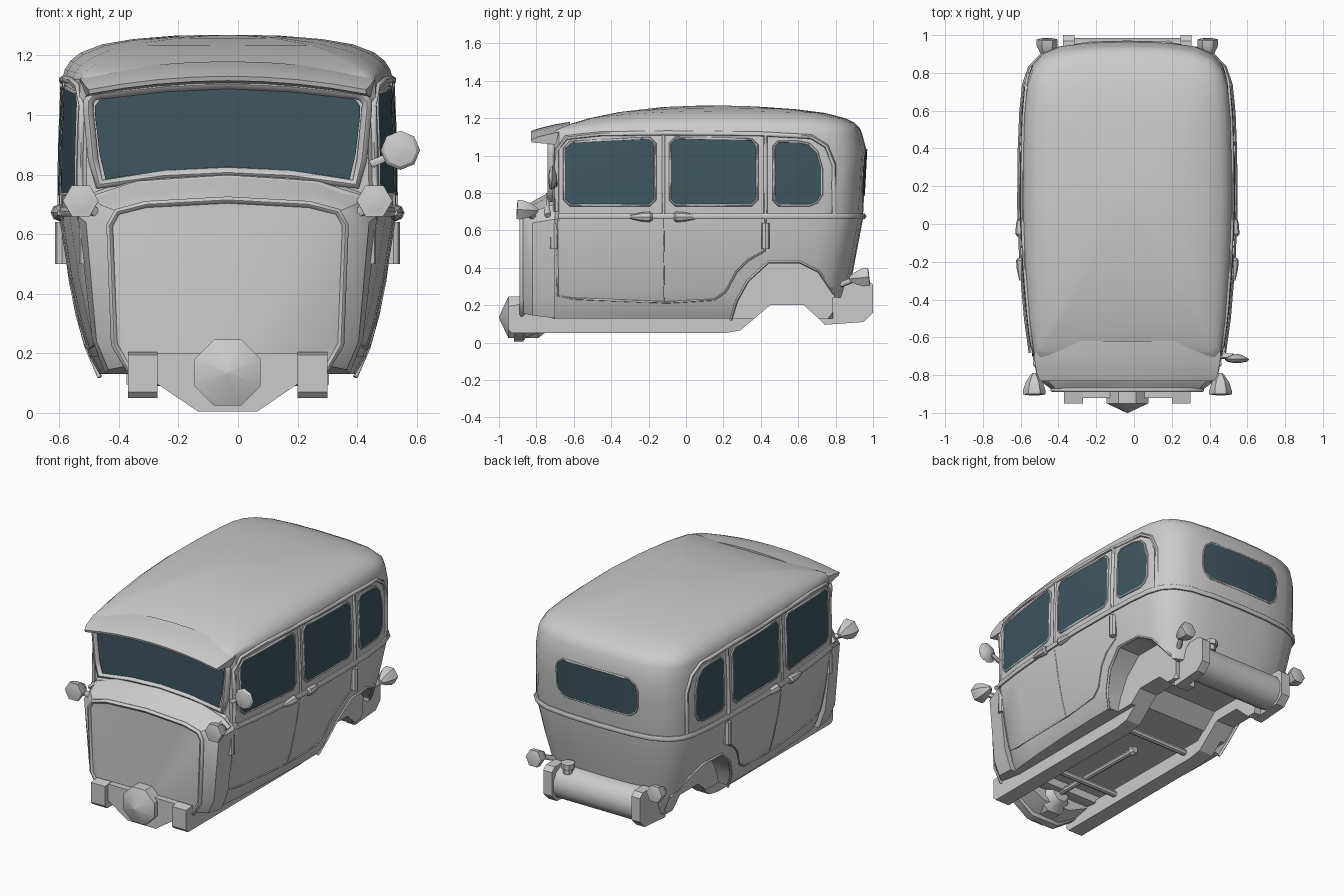
import bpy, bmesh, math
from mathutils import Vector

if "Cube" in bpy.data.objects:
    bpy.data.objects.remove(bpy.data.objects["Cube"])

CX = -0.035   # body centre line (the single mirror shifts the bounds)
glass = bpy.data.materials.new("glass")
glass.diffuse_color = (0.05, 0.095, 0.115, 1)
glass.use_nodes = True
glass.node_tree.nodes["Principled BSDF"].inputs["Base Color"].default_value = glass.diffuse_color

# Tables: half width along y, width factor / rear lean over z, roof crown along y
W = [(-.71, .475), (-.68, .505), (-.5, .53), (-.2, .555), (.1, .566), (.4, .563), (.6, .555),
     (.75, .54), (.84, .51), (.9, .455), (.94, .36), (.96, .2)]
V = [(.13, .76), (.19, .82), (.3, .88), (.45, .94), (.66, 1), (.9, .995), (1.03, .985), (1.12, .98)]
K = [(.13, .87), (.25, .90), (.66, .98), (1.03, 1), (1.12, .975)]
T = [(-.7, 1.18), (-.55, 1.215), (-.4, 1.24), (-.1, 1.264), (.2, 1.27), (.6, 1.26), (.97, 1.25)]

def interp(t, tab):
    if t <= tab[0][0]: return tab[0][1]
    for (a, p), (b, q) in zip(tab, tab[1:]):
        if t <= b: return p + (q - p) * (t - a) / (b - a)
    return tab[-1][1]

def side_x(y, z):
    return interp(y / interp(z, K) if y > 0 else y, W) * interp(z, V)

def finish(o, angle=35):
    bpy.ops.object.select_all(action='DESELECT')
    o.select_set(True)
    bpy.context.view_layer.objects.active = o
    bpy.ops.object.shade_smooth_by_angle(angle=math.radians(angle))
    return o

def mesh(name, verts, faces, mat=None, angle=35):
    me = bpy.data.meshes.new(name)
    me.from_pydata([tuple(v) for v in verts], [], faces)
    bm = bmesh.new(); bm.from_mesh(me)
    bmesh.ops.recalc_face_normals(bm, faces=bm.faces)
    bm.to_mesh(me); bm.free()
    o = bpy.data.objects.new(name, me)
    bpy.context.collection.objects.link(o)
    if mat: me.materials.append(mat)
    return finish(o, angle)

def loft(name, rings, angle=35):
    n = len(rings[0]); v = [p for r in rings for p in r]
    f = [(i*n + j, i*n + (j+1) % n, (i+1)*n + (j+1) % n, (i+1)*n + j)
         for i in range(len(rings) - 1) for j in range(n)]
    return mesh(name, v, f + [tuple(range(n)), tuple(range(len(v) - n, len(v)))], None, angle)

def prism(name, pts, x0, x1):   # (y, z) outline extruded along x
    return loft(name, [[(x, y, z) for y, z in pts] for x in (x0, x1)], 30)

def spin(name, a, b, stations, n=8, flat=0):   # round part from a to b; stations (t, radius)
    a, b = Vector(a), Vector(b); d = b - a
    q = d.to_track_quat('Z', 'Y')
    return loft(name, [[a + d*t + q @ Vector((r*math.cos(2*math.pi*(i+flat)/n), r*math.sin(2*math.pi*(i+flat)/n), 0))
                        for i in range(n)] for t, r in stations])

def tube(name, pts, r, closed=False):
    cu = bpy.data.curves.new(name, 'CURVE'); cu.dimensions = '3D'
    cu.bevel_depth = r; cu.bevel_resolution = 1; cu.use_fill_caps = True
    s = cu.splines.new('POLY'); s.points.add(len(pts) - 1); s.use_cyclic_u = closed
    for p, c in zip(s.points, pts): p.co = (*c, 1)
    tmp = bpy.data.objects.new(name + "_path", cu)
    bpy.context.collection.objects.link(tmp)
    me = bpy.data.meshes.new_from_object(tmp.evaluated_get(bpy.context.evaluated_depsgraph_get()))
    bpy.data.objects.remove(tmp)
    o = bpy.data.objects.new(name, me); bpy.context.collection.objects.link(o)
    return finish(o, 60)

def side_tube(name, path, r, s, closed=False, off=0):   # trim laid on the body side
    pts = []
    for a, b in zip(path, path[1:] + (path[:1] if closed else [])):
        n = max(1, int(math.dist(a, b) / .08))
        pts += [(a[0] + (b[0]-a[0])*i/n, a[1] + (b[1]-a[1])*i/n) for i in range(n)]
    if not closed: pts.append(path[-1])
    return tube(name, [(s*(side_x(y, z) + off), y, z) for y, z in pts], r, closed)

def pane(name, cols, place):   # glass as columns (u, low, high)
    m = 5
    v = [place(u, lo + (hi-lo)*i/(m-1)) for u, lo, hi in cols for i in range(m)]
    f = [(c*m+i, c*m+i+1, c*m+m+i+1, c*m+m+i) for c in range(len(cols)-1) for i in range(m-1)]
    return mesh(name, v, f, glass)

def outline(cols):
    return [(u, lo) for u, lo, hi in cols] + [(u, hi) for u, lo, hi in reversed(cols)]

# Body shell: plan rings going up, then shrinking rings for the roof
def ring(z):
    w, k = interp(z, V), interp(z, K)
    r = [(x*w, y*k if y > 0 else y, z) for y, x in W]
    return r + [(0, .965*k, z)] + [(-x, y, z) for x, y, z in reversed(r)] + [(0, -.72, z)]

rings = [ring(z) for z, _ in V[:3]] + [ring(z) for z in (.45, .66, .9, 1.03, 1.12)]
for s, g in [(.985, .22), (.95, .42), (.89, .60), (.76, .79), (.57, .91), (.3, .98), (.03, 1)]:
    rings.append([(x*s, .12 + (y-.12)*s, 1.12 + (interp(.12 + (y-.12)*s, T) - 1.12)*g) for x, y, z in rings[7]])
body = loft("body_shell", rings)

# Wheel wells, floor recess and raised tail are cut out
arch = [(.24, .12), (.27, .22), (.33, .33), (.44, .43), (.61, .43), (.71, .38), (.79, .26)]
kick = [(.24, 0), (.29, .065), (.45, .2), (.63, .2), (.74, .1), (.76, 0)]
cutters = [prism("well_cutter", arch + [(.79, .05), (.24, .05)], s*.365, s*.8) for s in (1, -1)]
cutters.append(prism("floor_cutter", [(-.68, 0), (-.68, .18), (.33, .18), (.43, .27), (1.1, .27), (1.1, 0)], -.335, .335))
cutters.append(prism("axle_cutter", kick, -.42, .42))
cutters.append(prism("tail_cutter", [(.785, 0), (.785, .24), (1.1, .24), (1.1, 0)], -.8, .8))
for c in cutters:
    m = body.modifiers.new("cut", 'BOOLEAN'); m.object = c; m.solver = 'EXACT'
    finish(body)
    bpy.ops.object.modifier_apply(modifier=m.name)
    bpy.data.objects.remove(c)
finish(body)

# Cowl in front of the windscreen, with firewall panel and rim
def cowl_ring(y, half):
    return [(x, y, z) for x, z in half] + [(-x, y, z) for x, z in reversed(half[1:-1])]
fw = [(0, .715), (.27, .70), (.365, .675), (.39, .63), (.375, .23), (.33, .15), (0, .15)]
mid = [(0, .755), (.3, .735), (.43, .70), (.475, .64), (.44, .24), (.40, .145), (0, .145)]
rear = [(0, .82), (.3, .80), (.46, .74), (.502, .66), (.455, .25), (.41, .13), (0, .13)]
loft("cowl", [cowl_ring(-.88, fw), cowl_ring(-.87, [(x*1.05, z + .006) for x, z in fw]),
              cowl_ring(-.82, mid), cowl_ring(-.70, rear)], 30)
tube("firewall_rim", [(x*1.015, -.877, z) for x, y, z in cowl_ring(0, fw)], .013, True)
tube("cowl_bead", [(x, -.74, z) for x, z in [(-.49, .68), (-.44, .72), (-.3, .765), (0, .785), (.3, .765), (.44, .72), (.49, .68)]], .016)

# Windscreen
ws = [(-.445, 1.0, 1.03), (-.43, .87, 1.05), (-.41, .785, 1.055), (-.2, .815, 1.08), (0, .825, 1.09)]
ws += [(-u, a, b) for u, a, b in reversed(ws[:-1])]
pane("windscreen", ws, lambda u, z: (u, -.728, z))
tube("windscreen_frame", [(u*1.05, -.72, z + (.015 if z > .95 else -.018)) for u, z in outline(ws)], .02, True)

# Visor over the windscreen
vis = []
for i in range(9):
    x = -1 + i/4; b = .045*(1 - x*x)
    vis.append([(x*w, y, z + b) for w, y, z in [(.48, -.62, 1.135), (.495, -.70, 1.122), (.48, -.79, 1.10),
                (.465, -.83, 1.085), (.465, -.825, 1.07), (.48, -.71, 1.06), (.48, -.62, 1.06)]])
loft("visor", vis)

# Side windows
def window(y0, y1, lo, h0, h1, c=.03):
    ys = [y0, y0 + c] + [y0 + c + (y1-y0-2*c)*i/5 for i in range(1, 5)] + [y1 - c, y1]
    return [(y, lo + (c if i in (0, 7) else 0), h0 + (h1-h0)*(y-y0)/(y1-y0) - (c if i in (0, 7) else 0))
            for i, y in enumerate(ys)]
w3 = [(.47, .76, 1.05), (.495, .735, 1.075), (.6, .735, 1.073), (.66, .735, 1.06), (.70, .75, 1.02), (.725, .79, .93)]
windows = {"front": window(-.65, -.165, .735, 1.07, 1.095), "rear": window(-.085, .38, .735, 1.095, 1.085), "quarter": w3}

for s, tag in ((1, "right"), (-1, "left")):
    for n, cols in windows.items():
        pane(f"{n}_window_{tag}", cols, lambda u, z: (s*(side_x(u, z) + .004), u, z))
        side_tube(f"{n}_window_frame_{tag}", outline(cols), .007, s, True)
    # Drip rail, pillars, door edges and arch lip
    side_tube(f"drip_rail_{tag}", [(-.69, .70), (-.69, 1.03), (-.64, 1.095), (-.46, 1.115), (-.1, 1.12), (.4, 1.115),
              (.67, 1.1), (.75, 1.05), (.79, .95), (.79, .68)], .013, s)
    side_tube(f"centre_pillar_{tag}", [(-.12, 1.12), (-.12, .68)], .008, s)
    side_tube(f"door_gap_{tag}", [(-.12, .68), (-.12, .22)], .004, s)
    side_tube(f"rear_pillar_{tag}", [(.425, 1.11), (.425, .66)], .012, s)
    side_tube(f"door_edge_{tag}", [(-.69, .66), (-.685, .25), (-.6, .235), (-.1, .215), (.15, .23), (.21, .27),
              (.27, .38), (.33, .44), (.42, .49), (.425, .66)], .006, s)
    side_tube(f"arch_lip_{tag}", arch, .008, s)
    # Hinges and handles
    for n, y in (("front", -.705), ("rear", .425)):
        x = s*(side_x(y, .58) + .008)
        spin(f"{n}_hinge_{tag}", (x, y, .50), (x, y, .64), [(0, .022), (1, .022)])
    for n, a, b in (("front", -.18, -.30), ("rear", -.065, .06)):
        x = s*(side_x(a, .67) + .006)
        spin(f"{n}_handle_{tag}", (x, a, .672), (x, b, .672), [(0, .018), (.1, .028), (.5, .024), (1, .010)])
    # Head lamps and tail lamps with brackets
    x = s*.493
    spin(f"headlamp_{tag}", (x, -.905, .712), (x, -.79, .705),
         [(0, .042), (.01, .046), (.02, .06), (.2, .06), (.6, .045), (.92, .02), (1, .01)], 6)
    tube(f"headlamp_bracket_{tag}", [(x, -.85, .70), (s*.42, -.80, .66)], .018)
    x = s*.425
    spin(f"tail_lamp_{tag}", (x, .98, .352), (x, .875, .34), [(0, .045), (.03, .055), (.35, .055), (.75, .035), (1, .015)], 6)
    tube(f"tail_lamp_bracket_{tag}", [(x, .91, .342), (s*.38, .83, .31)], .016)
    # Chassis rail kicking up over the axle to the tank end plate
    prism(f"chassis_rail_{tag}", [(-.95, .07), (-.93, .05), (.2, .05)] + kick[1:5] + [(.80, .1), (.82, .28), (.68, .27),
          (.42, .27), (.27, .14), (-.8, .15), (-.89, .205), (-.95, .195)], s*.235, s*.335)
    prism(f"tank_end_{tag}", [(.74, .095), (.95, .11), (1, .16), (1, .31), (.97, .335), (.88, .335), (.82, .28),
          (.74, .24)], s*.28, s*.34)

# Belt moulding around sides and back
tube("belt_moulding", ring(.675)[1:-2], .018)

# Rear window
bk = [(w, y) for y, w in reversed(W)]
rear_y = lambda x, z: interp(abs(x) / interp(z, V), [(0, .965)] + bk) * interp(z, K)
rw = [(-.285, .86, .96), (-.27, .82, 1.0), (-.23, .79, 1.03), (-.195, .79, 1.03), (-.1, .79, 1.03), (0, .79, 1.03)]
rw += [(-u, a, b) for u, a, b in reversed(rw[:-1])]
pane("back_window", rw, lambda x, z: (x, rear_y(x, z) + .004, z))
tube("back_window_frame", [(x, rear_y(x, z), z) for x, z in outline(rw)], .006, True)

# Gearbox nose, flywheel pan, propeller shaft and cross members
spin("gearbox_nose", (0, -1, .135), (0, -.72, .135), [(0, .004), (.18, .12), (.75, .12), (1, .06)], 8, .5)
pan = [(-.27, .2), (-.24, .1), (-.1, .005), (.1, .005), (.24, .1), (.27, .2)]
loft("flywheel_pan", [[(x, y, .2 + (z-.2)*k) for x, z in pan] for y, k in ((-.92, 1), (-.87, 1), (-.86, .9), (-.76, .7))])
spin("propeller_shaft", (0, -.75, .135), (0, -.03, .125), [(0, .018), (.95, .018), (.96, .03), (1, .02)])
for i, (y, z) in enumerate(((-.5, .11), (.15, .11))):
    spin(f"cross_member_{i+1}", (-.26, y, z), (.26, y, z), [(0, .02), (1, .02)])

# Fuel tank between the rail ends, with filler cap
spin("fuel_tank", (-.29, .88, .215), (.29, .88, .215), [(0, .108), (1, .108)], 12, .5)
spin("filler_cap", (.215, .93, .30), (.215, .93, .365), [(0, .03), (.5, .03), (.51, .042), (1, .042)])

# Single door mirror on the right
spin("mirror", (.58, -.735, .882), (.58, -.69, .88), [(0, .02), (.15, .055), (.4, .066), (.7, .045), (1, .015)], 8)
tube("mirror_arm", [(.48, -.70, .835), (.56, -.70, .868)], .014)

for o in bpy.data.objects:
    o.location.x += CX
